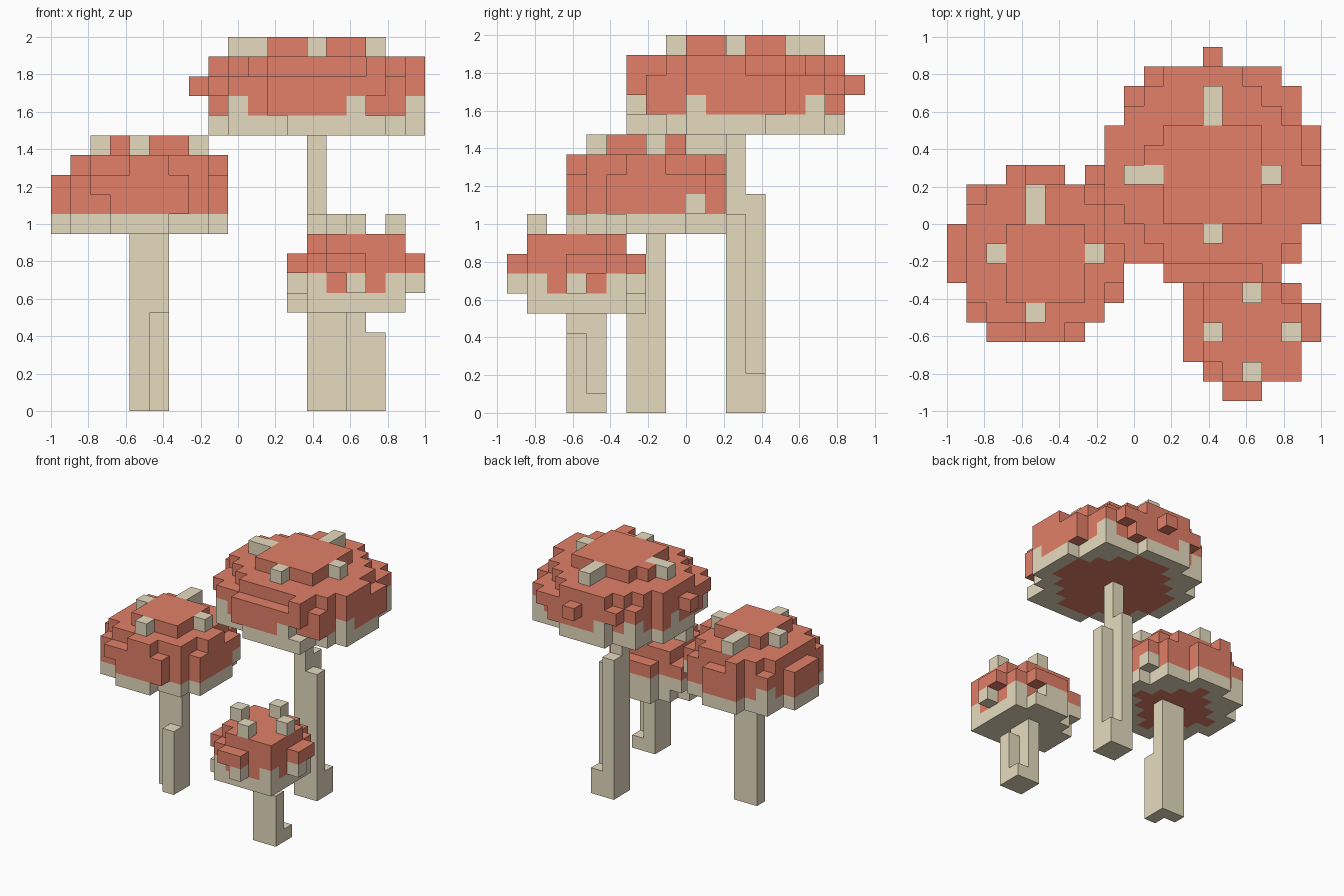
import bpy
import bmesh
from mathutils import Vector

default_cube = bpy.data.objects.get("Cube")
if default_cube:
    bpy.data.objects.remove(default_cube, do_unlink=True)

UNIT = 2 / 19                       # edge of one block
ORIGIN = Vector((-1, -9 * UNIT, 0))
CREAM, RED = 0, 1


def make_material(name, colour):
    material = bpy.data.materials.new(name)
    material.use_nodes = True
    material.diffuse_color = (*colour, 1)
    material.node_tree.nodes["Principled BSDF"].inputs["Base Color"].default_value = (*colour, 1)
    return material


MATERIALS = [make_material("cream", (0.79, 0.71, 0.52)),
             make_material("brick red", (0.76, 0.215, 0.14))]


def build(name, cells):
    """Turn a dictionary of block cell -> colour into a mesh of its outer faces."""
    bm = bmesh.new()
    corners = {}

    def corner(point):
        key = tuple(round(v) for v in point)
        if key not in corners:
            corners[key] = bm.verts.new(ORIGIN + Vector(key) * UNIT)
        return corners[key]

    for cell, colour in cells.items():
        middle = Vector(cell) + Vector((0.5, 0.5, 0.5))
        for axis in range(3):
            for sign in (-1, 1):
                normal = Vector((0, 0, 0))
                normal[axis] = sign
                if tuple(round(v) for v in Vector(cell) + normal) in cells:
                    continue
                side = Vector((0, 0, 0))
                side[(axis + 1) % 3] = 1
                up = normal.cross(side)
                ring = [middle + (normal + side * a + up * b) / 2
                        for a, b in ((-1, -1), (1, -1), (1, 1), (-1, 1))]
                bm.faces.new([corner(p) for p in ring]).material_index = colour
    mesh = bpy.data.meshes.new(name)
    bm.to_mesh(mesh)
    bm.free()
    for material in MATERIALS:
        mesh.materials.append(material)
    bpy.context.collection.objects.link(bpy.data.objects.new(name, mesh))


class Cap:
    """Blocks of a mushroom cap, placed around its centre column."""

    def __init__(self, x, y, z):
        self.base = (x, y, z)
        self.cells = {}

    def put(self, colour, level, *spots):
        x, y, z = self.base
        for dx, dy in spots:
            self.cells[x + dx, y + dy, z + level] = colour

    def disc(self, colour, level, limit):
        span = range(-6, 7)
        self.put(colour, level, *[(a, b) for a in span for b in span
                                  if a * a + b * b <= limit])

    def slab(self, colour, level, xs, ys):
        self.put(colour, level, *[(a, b) for a in xs for b in ys])


def stem(name, columns):
    build(name, {(x, y, z): CREAM for x, y, top in columns for z in range(top)})


# Tall mushroom cap: cream rim around a red underside, red dome, raised spots
tall = Cap(13, 11, 14)
tall.disc(CREAM, 0, 26)
tall.put(CREAM, 0, (2, -5), (3, -5), (5, -2), (-4, -4), (-4, 4), (4, 4), (-2, 5), (-5, 2))
tall.disc(RED, 0, 17)
for level in (1, 2):
    tall.disc(RED, level, 32)
tall.put(RED, 2, (3, -5), (-3, 5), (3, 5), (-5, -3), (-6, 0), (0, 6))
tall.disc(RED, 3, 24)
tall.slab(RED, 3, range(-2, 2), [5])
tall.slab(RED, 3, [-5], range(-1, 3))
tall.slab(RED, 3, [5], range(-2, 1))
tall.put(RED, 3, (3, -5), (4, -3), (-4, 3), (3, -4), (-3, 4))
tall.put(CREAM, 1, (2, -5), (5, -2), (-4, -4), (4, 4), (-4, 4), (-2, 5), (-5, 1))
tall.slab(RED, 4, range(-2, 3), range(-2, 3))
tall.put(RED, 4, (-3, 1))
tall.put(CREAM, 4, (-4, 0), (-3, 0), (3, 0), (0, -3), (0, 3), (0, 4))
build("tall_cap", tall.cells)

# Middle mushroom cap
middle = Cap(4, 7, 9)
middle.disc(CREAM, 0, 18)
middle.put(CREAM, 0, (4, -2))
middle.disc(RED, 0, 5)
middle.put(RED, 0, (3, 0), (-3, 0), (0, 3), (0, -3))
for level in (1, 2):
    middle.disc(RED, level, 18)
    middle.put(RED, level, (2, -4), (4, -2))
middle.put(RED, 2, (-2, -4), (4, 2))
middle.disc(RED, 3, 13)
middle.put(RED, 3, (0, -4), (1, -4), (4, -1), (4, 0), (3, -3), (-1, 4))
middle.put(CREAM, 1, (4, 2), (-3, 3))
middle.slab(RED, 4, range(-1, 3), range(-2, 2))
middle.put(CREAM, 4, (-2, 0), (3, 0), (0, -3), (0, 2), (0, 3))
build("middle_cap", middle.cells)

# Small mushroom cap: cream underneath, chequered lower edge
small = Cap(15, 3, 5)
small.disc(CREAM, 0, 8)
small.put(CREAM, 0, (-3, -1), (-3, 0), (-3, 1), (-1, 3), (0, 3), (1, 3))
small.disc(CREAM, 1, 9)
small.put(CREAM, 1, (-3, 1), (-3, 2), (-1, 3))
small.put(RED, 1, (-1, -2), (1, -2), (2, -1), (2, 1), (-2, -1), (-2, 1), (-1, 2), (1, 2))
small.disc(RED, 2, 9)
small.put(RED, 2, (-1, -3), (3, 1), (-3, -1), (-3, 1), (-3, 2), (-1, 3), (1, 3))
small.disc(RED, 3, 5)
small.put(RED, 3, (2, -2), (-2, 2))
small.put(CREAM, 4, (-2, 0), (2, 0), (0, -2), (0, 2))
build("small_cap", small.cells)

# Stems: a main column with shorter buttress columns beside it
stem("tall_stem", [(13, 11, 14), (13, 12, 11), (14, 11, 10), (14, 12, 2)])
stem("middle_stem", [(4, 7, 9), (5, 7, 9), (5, 6, 5)])
stem("small_stem", [(15, 3, 5), (15, 4, 5), (16, 3, 4), (16, 4, 1)])
